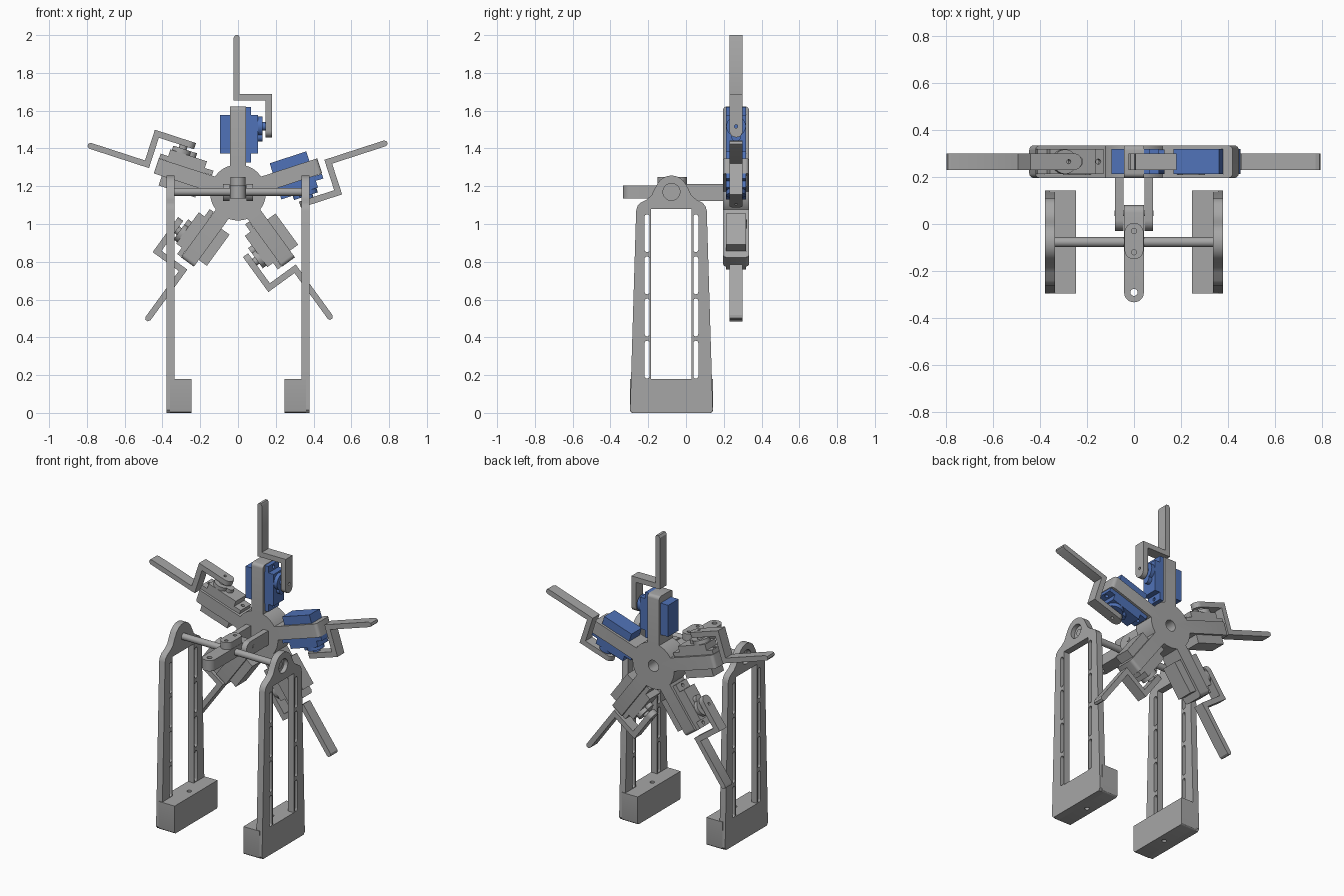
import bpy, bmesh, math
from math import sin, cos, pi, radians
from mathutils import Matrix, Vector

if "Cube" in bpy.data.objects:
    bpy.data.objects.remove(bpy.data.objects["Cube"])


def material(name, rgb):
    m = bpy.data.materials.new(name)
    m.use_nodes = True
    m.diffuse_color = (*rgb, 1)
    m.node_tree.nodes["Principled BSDF"].inputs["Base Color"].default_value = (*rgb, 1)
    return m


GRAY = material("printed gray", (0.38, 0.38, 0.38))
BLUE = material("servo blue", (0.08, 0.17, 0.48))
HUB = Vector((0, 0.265, 1.167))
AXLE_Y, AXLE_Z = -0.077, 1.17


def arc(u, v, r, a0, a1, n=16):
    """Points on a circular arc, angles in degrees."""
    steps = [radians(a0 + (a1 - a0) * i / n) for i in range(n + 1)]
    return [(u + r * cos(a), v + r * sin(a)) for a in steps]


def circle(u, v, r, n=32):
    return arc(u, v, r, 0, 360, n)[:-1]


def rect(u0, u1, v0, v1):
    return [(u0, v0), (u1, v0), (u1, v1), (u0, v1)]


def capsule(u, v0, v1, r):
    """Upright slot shape from v0 to v1."""
    return arc(u, v1 - r, r, 0, 180) + arc(u, v0 + r, r, 180, 360)


def prism(name, pts, axis, lo, hi, mat=GRAY, rule=None, width=0.02, segments=5):
    """Extrude a profile along an axis; edges that satisfy the rule are rounded."""
    place = {"x": lambda u, v, w: (w, u, v),
             "y": lambda u, v, w: (u, w, v),
             "z": lambda u, v, w: (u, v, w)}[axis]
    bm = bmesh.new()
    low = [bm.verts.new(place(u, v, lo)) for u, v in pts]
    high = [bm.verts.new(place(u, v, hi)) for u, v in pts]
    bm.faces.new(low)
    bm.faces.new(high)
    for i in range(len(pts)):
        j = (i + 1) % len(pts)
        bm.faces.new((low[i], low[j], high[j], high[i]))
    bmesh.ops.recalc_face_normals(bm, faces=bm.faces)
    if rule:
        edges = [e for e in bm.edges if rule(e.verts[0].co, e.verts[1].co)]
        bmesh.ops.bevel(bm, geom=edges, offset=width, segments=segments,
                        affect="EDGES", profile=0.5)
    mesh = bpy.data.meshes.new(name)
    bm.to_mesh(mesh)
    bm.free()
    mesh.materials.append(mat)
    ob = bpy.data.objects.new(name, mesh)
    bpy.context.collection.objects.link(ob)
    return ob


def activate(ob):
    bpy.ops.object.select_all(action="DESELECT")
    ob.select_set(True)
    bpy.context.view_layer.objects.active = ob


def cut(ob, cutters):
    """Subtract the cutters from the part, then remove them."""
    activate(ob)
    for c in cutters:
        mod = ob.modifiers.new("cut", "BOOLEAN")
        mod.operation, mod.solver, mod.object = "DIFFERENCE", "EXACT", c
        bpy.ops.object.modifier_apply(modifier=mod.name)
        bpy.data.objects.remove(c)
    return ob


def spin(k):
    return Matrix.Rotation(radians(72 * k), 4, "Y")


# Legs: tapered frames with a bearing eye, a window, slots and a foot block
def outline():
    half = [(0.207, 0), (0.219, 0.015), (0.187, 1.07), (0.18, 1.095), (0.163, 1.113),
            (0.13, 1.13), (0.105, 1.153), (0.09, 1.185)]
    half += arc(0, AXLE_Z, 0.086, 24, 90, 10)
    left = [(-u, v) for u, v in half[-2::-1]]
    return [(u + AXLE_Y, v) for u, v in half + left]


def span(s, a, b):
    return sorted((s * a, s * b))


for s, side in ((1, "left"), (-1, "right")):
    leg = prism(side + "_leg", outline(), "x", *span(s, 0.337, 0.379))
    through = span(s, 0.3, 0.42)
    cutters = [prism("cut", rect(-0.186, 0.03, 0.18, 1.08), "x", *through),
               prism("cut", circle(AXLE_Y, AXLE_Z, 0.045), "x", *span(s, 0.352, 0.42))]
    for y in (-0.206, 0.052):
        for i in range(4):
            z = 0.182 + i * 0.223
            cutters.append(prism("cut", capsule(y, z, z + 0.2, 0.013), "x", *through))
    cut(leg, cutters)
    foot = prism(side + "_foot", rect(-0.296, 0.142, 0, 0.18), "x", *span(s, 0.246, 0.36),
                 rule=lambda a, b: abs(a.z - b.z) < 1e-4 and a.z < 0.01 and abs(a.y - b.y) < 1e-4,
                 width=0.012, segments=3)
    cut(foot, [prism("cut", circle(s * 0.295, AXLE_Y, 0.014), "z", -0.1, 0.3)])

# Axle between the legs
prism("axle", circle(AXLE_Y, AXLE_Z, 0.021), "x", -0.358, 0.358)

# Lever with a clamp cap over the axle
lever = prism("lever", arc(0, -0.291, 0.042, 180, 360) + [(0.042, 0.08), (-0.042, 0.08)],
              "z", 1.135, 1.205,
              rule=lambda a, b: a.y > 0.07 and b.y > 0.07 and abs(a.z - b.z) < 1e-4,
              width=0.032)
cut(lever, [prism("cut", circle(0, -0.291, 0.015), "z", 1, 1.4)])
cap = prism("clamp_cap", capsule(0, -0.15, 0.005, 0.04), "z", 1.2, 1.25)
cut(cap, [prism("cut", circle(0, y, 0.011), "z", 1.225, 1.4) for y in (-0.03, -0.12)])

# Fork plates and hinge pin joining the lever to the hub
for s, side in ((1, "left"), (-1, "right")):
    prism(side + "_fork_plate", arc(0.016, AXLE_Z - 0.003, 0.046, 90, 270)
          + [(0.2, AXLE_Z - 0.049), (0.2, AXLE_Z + 0.043)], "x", *span(s, 0.044, 0.08))
prism("hinge_pin", circle(0.045, AXLE_Z, 0.012), "x", -0.084, 0.084)

# Star hub: five arms around a disc, with a centre hole and a window in each arm
star = []
gap = math.degrees(math.asin(0.042 / 0.148))
for k in range(5):
    for x in (-0.042, 0.042):
        p = spin(k) @ Vector((x, 0, 0.455))
        star.append((p.x, p.z))
    top = 90 - 72 * k
    star += arc(0, 0, 0.148, top - gap, top - 72 + gap, 8)
hub = prism("star_hub", star, "y", -0.069, 0.069,
            rule=lambda a, b: min(a.length, b.length) > 0.43 and abs(a.y - b.y) < 1e-4
            and (a - b).length < 0.1, width=0.02)
holes = [prism("cut", circle(0, 0, 0.036), "y", -0.01, 0.2)]
for k in range(5):
    w = prism("cut", rect(-0.054, 0.054, 0.206, 0.412), "x", -0.07, 0.07)
    w.data.transform(spin(k))
    holes.append(w)
cut(hub, holes)
hub.location = HUB

# Five servos, each swinging a cranked finger
finger_path = [(0.146, 0.292), (0.18, 0.292), (0.18, 0.521), (0.009, 0.521),
               (0.009, 0.82), (0.002, 0.833), (-0.014, 0.833), (-0.023, 0.82),
               (-0.023, 0.488), (0.146, 0.488)]
for k in range(5):
    mat = BLUE if k < 2 else GRAY
    n = str(k + 1)
    finger = prism("finger_" + n, finger_path, "y", -0.035, 0.035,
                   rule=lambda a, b: a.z < 0.3 and b.z < 0.3 and abs(a.y - b.y) < 1e-4,
                   width=0.034, segments=8)
    cut(finger, [prism("cut", circle(0, 0.35, 0.009, 16), "x", 0.1, 0.25)])
    flange = prism("servo_flange_" + n, rect(-0.053, 0.053, 0.159, 0.453), "x",
                   0.043, 0.069, mat)
    cut(flange, [prism("cut", circle(0, r, 0.011, 16), "x", 0.044, 0.1) for r in (0.182, 0.432)])
    parts = [
        finger, flange,
        prism("servo_body_" + n, rect(-0.053, 0.053, 0.207, 0.411), "x", -0.095, 0.106, mat),
        prism("servo_gearbox_" + n, circle(0, 0.35, 0.052), "x", 0.1, 0.13, mat),
        prism("servo_idler_" + n, circle(0, 0.295, 0.025), "x", 0.1, 0.13, mat),
        prism("servo_shaft_" + n, circle(0, 0.35, 0.022), "x", 0.12, 0.15, mat)]
    for ob in parts:
        ob.matrix_world = Matrix.Translation(HUB) @ spin(k)

# Smooth the round surfaces and keep the edges crisp
for ob in list(bpy.context.scene.objects):
    if ob.type == "MESH":
        activate(ob)
        bpy.ops.object.shade_smooth_by_angle(angle=radians(30))
